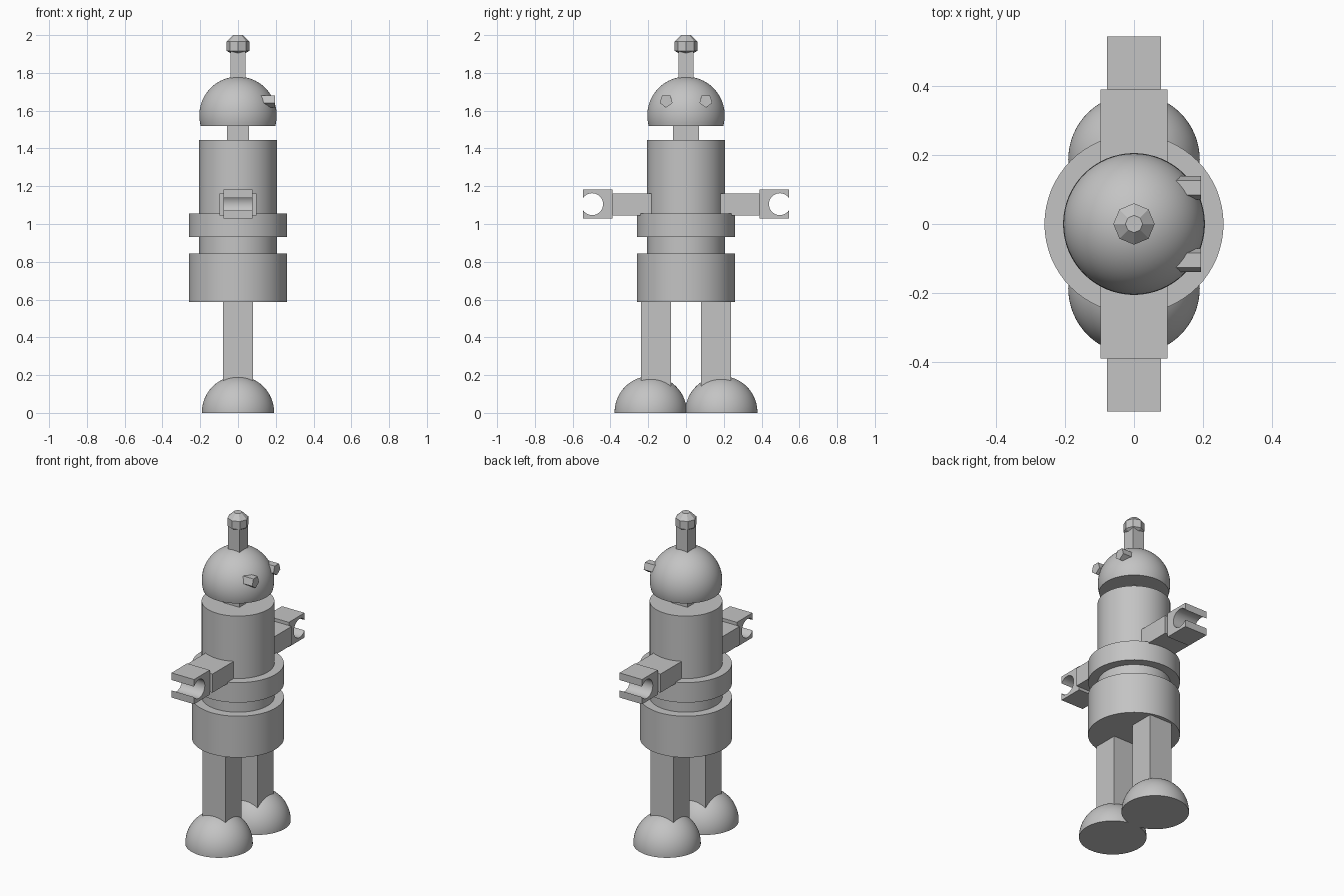
import bpy
import bmesh
from math import acos, cos, pi, radians, sin

cube = bpy.data.objects.get("Cube")
if cube:
    bpy.data.objects.remove(cube, do_unlink=True)

GREY = (0.55, 0.55, 0.55, 1)
grey = bpy.data.materials.new("plain grey")
grey.use_nodes = True
grey.diffuse_color = GREY
grey.node_tree.nodes["Principled BSDF"].inputs["Base Color"].default_value = GREY


def finish(name, bm, smooth=False):
    bmesh.ops.recalc_face_normals(bm, faces=bm.faces)
    mesh = bpy.data.meshes.new(name)
    bm.to_mesh(mesh)
    bm.free()
    mesh.materials.append(grey)
    obj = bpy.data.objects.new(name, mesh)
    bpy.context.collection.objects.link(obj)
    if smooth:
        bpy.ops.object.select_all(action="DESELECT")
        obj.select_set(True)
        bpy.context.view_layer.objects.active = obj
        bpy.ops.object.shade_smooth_by_angle(angle=radians(30))
    return obj


def lathe(name, profile, sides=64, y=0, smooth=True):
    """Turn (radius, z) points round a vertical axis and cap open ends."""
    bm = bmesh.new()
    rings = []
    for r, z in profile:
        angles = [2 * pi * i / sides for i in range(sides)]
        rings.append([bm.verts.new((r * cos(a), y + r * sin(a), z)) for a in angles])
    for low, high in zip(rings, rings[1:]):
        for i in range(sides):
            j = (i + 1) % sides
            bm.faces.new((low[i], low[j], high[j], high[i]))
    bm.faces.new(rings[0])
    bm.faces.new(rings[-1])
    bmesh.ops.remove_doubles(bm, verts=bm.verts, dist=0.00001)
    return finish(name, bm, smooth)


def dome(name, r, centre, base, y=0):
    """Ball cut flat at the base height."""
    start = -acos(max(-1, min(1, (centre - base) / r))) + pi / 2
    steps = 24
    angles = [-start + (pi / 2 + start) * i / steps for i in range(steps)]
    points = [(r * cos(a), centre + r * sin(a)) for a in angles]
    return lathe(name, points + [(0.0005, centre + r)], y=y)


def prism(name, outline, x0, x1, smooth=False):
    """Extrude a (y, z) outline along x."""
    bm = bmesh.new()
    face = bm.faces.new([bm.verts.new((x0, y, z)) for y, z in outline])
    result = bmesh.ops.extrude_face_region(bm, geom=[face])
    verts = [v for v in result["geom"] if isinstance(v, bmesh.types.BMVert)]
    bmesh.ops.translate(bm, verts=verts, vec=(x1 - x0, 0, 0))
    return finish(name, bm, smooth)


def box(name, half_x, y0, y1, z0, z1):
    return prism(name, [(y0, z0), (y1, z0), (y1, z1), (y0, z1)], -half_x, half_x)


def drum(name, r, z0, z1):
    return lathe(name, [(r, z0), (r, z1)])


# Body
drum("torso", 0.206, 0.60, 1.445)
drum("belt", 0.26, 0.93, 1.055)
drum("skirt", 0.26, 0.587, 0.845)

# Head, neck and antenna
box("neck", 0.057, -0.068, 0.068, 1.42, 1.55)
dome("head", 0.205, 1.575, 1.52)
box("antenna", 0.04, -0.04, 0.04, 1.74, 1.93)
lathe("antenna_tip", [(0.025, 1.895), (0.06, 1.917), (0.06, 1.967), (0.025, 2.0)],
      sides=8, smooth=False)

# Paired parts on either side of the body
for side, s in (("front", -1), ("back", 1)):
    dome(side + "_foot", 0.191, 0.004, 0, y=s * 0.187)
    box(side + "_leg", 0.079, s * 0.08, s * 0.237, 0.1, 0.62)
    box(side + "_arm", 0.097, s * 0.1, s * 0.39, 1.046, 1.162)

    # Gripping hand, open at its outer end
    hole_y, hole_z, r, tip = 0.497, 1.105, 0.058, 0.545
    gap = acos((tip - hole_y) / r)
    steps = 32
    arc = [gap + (2 * pi - 2 * gap) * i / steps for i in range(steps + 1)]
    outline = [(tip, 1.028), (0.39, 1.028), (0.39, 1.182), (tip, 1.182)]
    outline += [(hole_y + r * cos(a), hole_z + r * sin(a)) for a in arc]
    prism(side + "_hand", [(s * y, z) for y, z in outline], -0.078, 0.078, True)

    # Five-sided eye
    corners = [radians(54 + 72 * i) for i in range(5)]
    prism(side + "_eye", [(s * 0.105 + 0.036 * cos(a), 1.652 + 0.036 * sin(a))
                          for a in corners], 0.11, 0.195)
